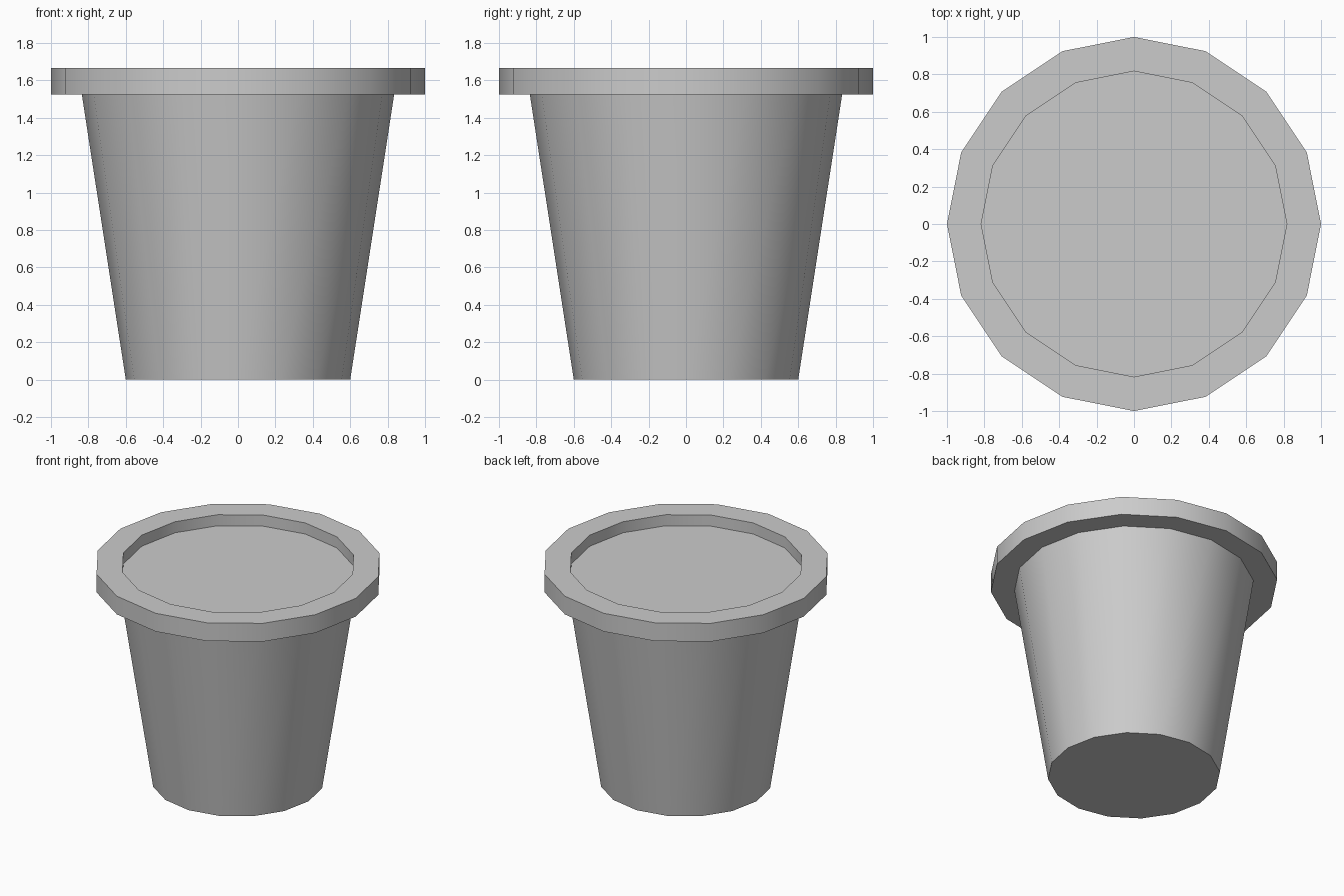
import bpy, bmesh, math

cube = bpy.data.objects.get("Cube")
if cube:
    bpy.data.objects.remove(cube, do_unlink=True)

SIDES = 16

clay = bpy.data.materials.new("plain grey")
clay.use_nodes = True
colour = (0.6, 0.6, 0.6, 1)
clay.diffuse_color = colour
clay.node_tree.nodes["Principled BSDF"].inputs["Base Color"].default_value = colour


def lathe(name, profile, cap_start=False, cap_end=False):
    """Turn a (radius, height) profile around z, with optional end caps."""
    bm = bmesh.new()
    rings = []
    for r, z in profile:
        angles = [math.tau * i / SIDES for i in range(SIDES)]
        rings.append([bm.verts.new((r * math.cos(a), r * math.sin(a), z)) for a in angles])
    for low, high in zip(rings, rings[1:]):
        for i in range(SIDES):
            j = (i + 1) % SIDES
            bm.faces.new((low[i], low[j], high[j], high[i]))
    if cap_start:
        bm.faces.new(rings[0][::-1])
    if cap_end:
        bm.faces.new(rings[-1])
    mesh = bpy.data.meshes.new(name)
    bm.to_mesh(mesh)
    bm.free()
    mesh.materials.append(clay)
    obj = bpy.data.objects.new(name, mesh)
    bpy.context.collection.objects.link(obj)
    bpy.ops.object.select_all(action="DESELECT")
    obj.select_set(True)
    bpy.context.view_layer.objects.active = obj
    bpy.ops.object.shade_smooth_by_angle(angle=math.radians(30))
    return obj


# Tapered body with a closed base
lathe("pot_body", [(0.6, 0), (0.835, 1.525)], cap_start=True)

# Overhanging rim, its inner wall and the recessed soil surface
lathe("pot_rim", [(0.835, 1.525), (1, 1.525), (1, 1.665), (0.817, 1.665), (0.817, 1.58)],
      cap_end=True)
